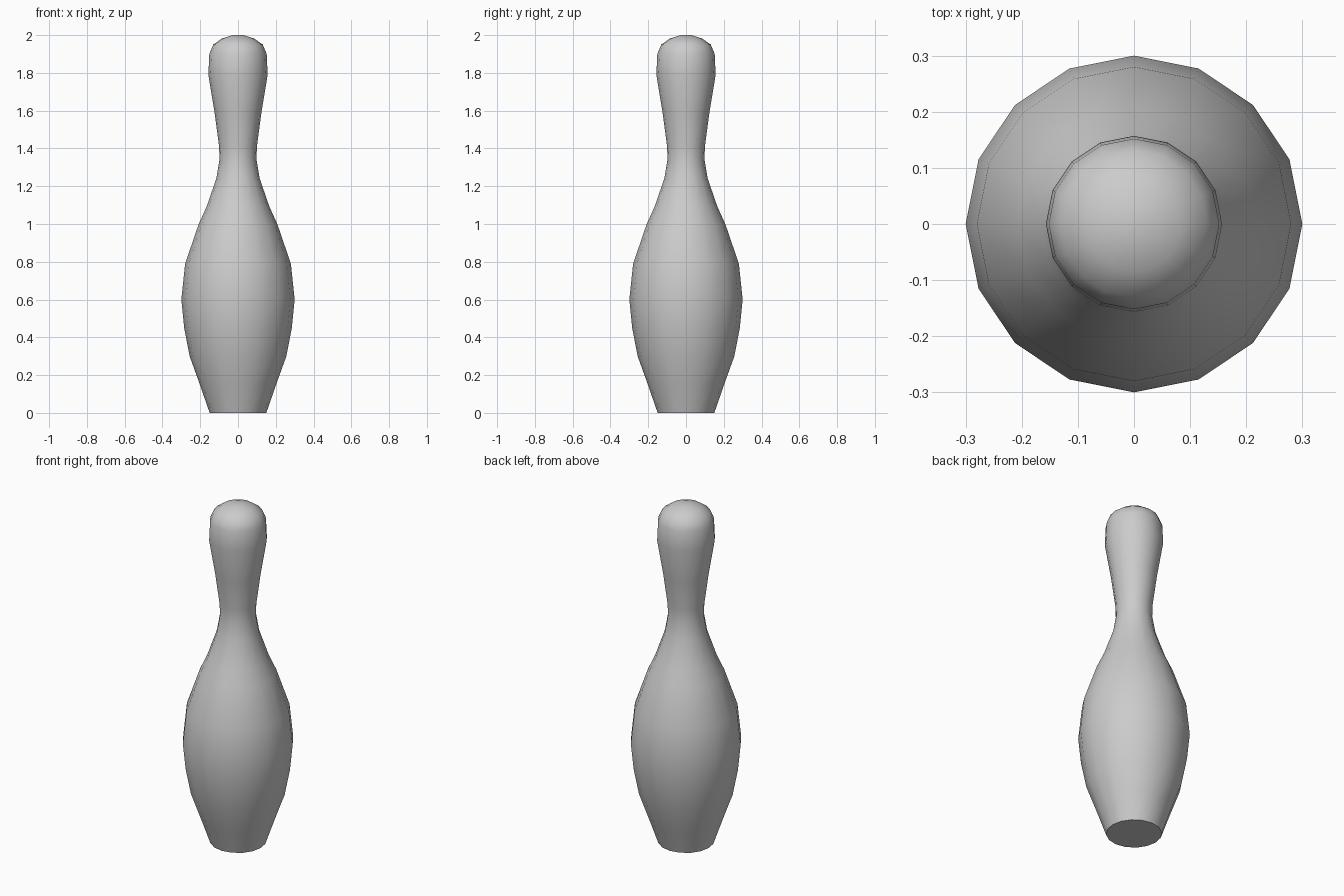
import bpy, bmesh, math

if "Cube" in bpy.data.objects:
    bpy.data.objects.remove(bpy.data.objects["Cube"])

SIDES = 16
# Half profile of the pin: (radius, height)
PROFILE = [(0.15, 0), (0.202, 0.15), (0.256, 0.30), (0.285, 0.45), (0.30, 0.60),
           (0.28, 0.79), (0.208, 1.0), (0.167, 1.09), (0.115, 1.24), (0.098, 1.34),
           (0.10, 1.41), (0.124, 1.59), (0.157, 1.79), (0.152, 1.90),
           (0.131, 1.95), (0.085, 1.982), (0.03, 2.0)]

bm = bmesh.new()


def ring(r, z):
    return [bm.verts.new((r * math.cos(2 * math.pi * i / SIDES),
                          r * math.sin(2 * math.pi * i / SIDES), z)) for i in range(SIDES)]


# Lathed body
rings = [ring(r, z) for r, z in PROFILE]
for a, b in zip(rings, rings[1:]):
    for i in range(SIDES):
        j = (i + 1) % SIDES
        bm.faces.new((a[i], a[j], b[j], b[i]))

# Crown and flat base
bm.faces.new(rings[-1])
bm.faces.new(rings[0][::-1])

mesh = bpy.data.meshes.new("bowling_pin")
bm.to_mesh(mesh)
bm.free()
pin = bpy.data.objects.new("bowling_pin", mesh)
bpy.context.collection.objects.link(pin)

# Smooth sides, crisp base edge
bpy.context.view_layer.objects.active = pin
pin.select_set(True)
bpy.ops.object.shade_smooth_by_angle(angle=math.radians(50))
